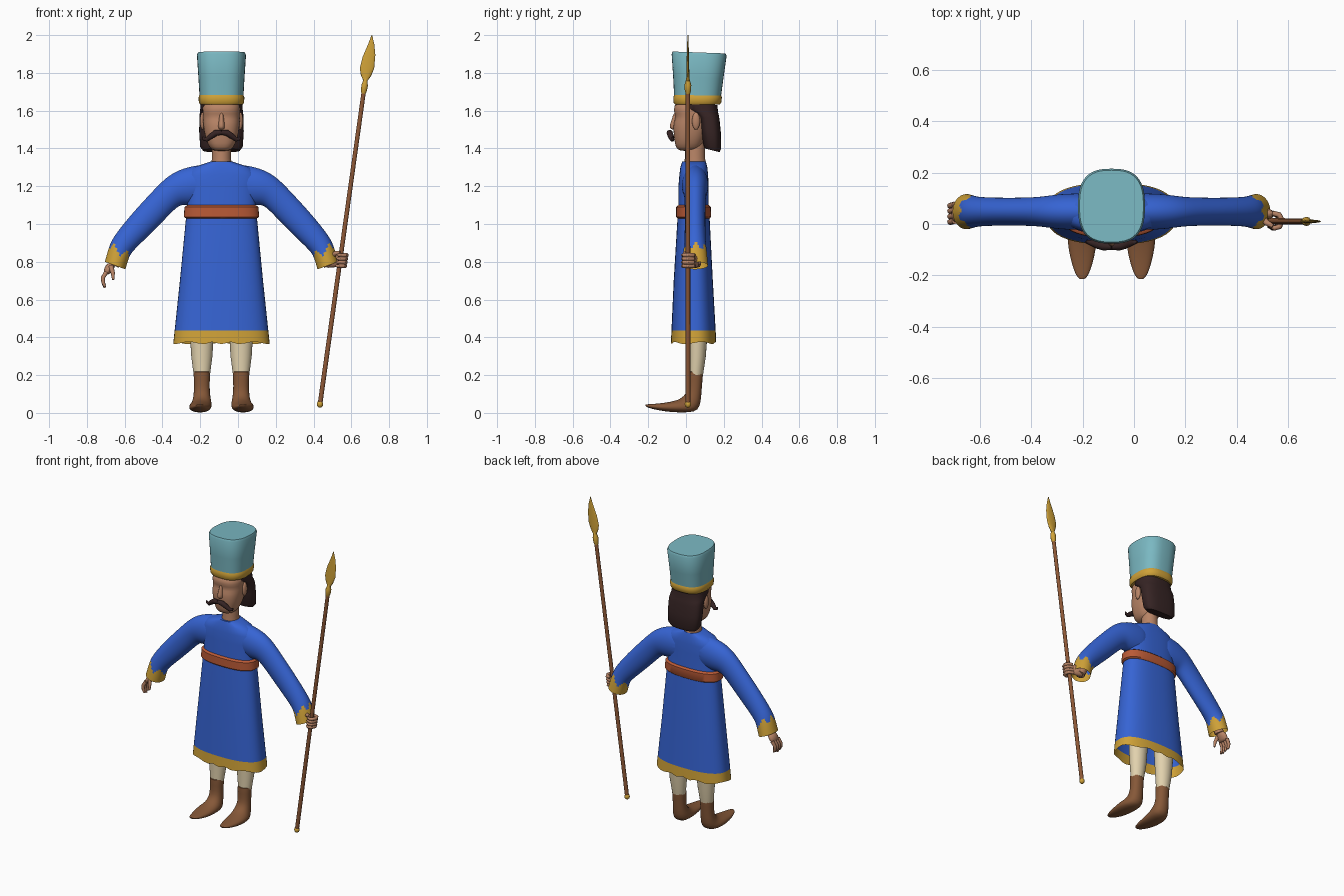
import bpy, bmesh
from math import sin, cos, pi, radians, atan2
from mathutils import Vector

if "Cube" in bpy.data.objects:
    bpy.data.objects.remove(bpy.data.objects["Cube"])

CX = -0.0875  # centre line of the figure


def material(name, rgb):
    linear = [(c / 255 / 12.92 if c < 11 else ((c / 255 + 0.055) / 1.055) ** 2.4) for c in rgb]
    m = bpy.data.materials.new(name)
    m.use_nodes = True
    m.diffuse_color = (*linear, 1)
    m.node_tree.nodes["Principled BSDF"].inputs["Base Color"].default_value = (*linear, 1)
    return m


blue = material("blue cloth", (54, 100, 212))
gold = material("gold trim", (208, 162, 56))
teal = material("teal felt", (122, 184, 194))
skin = material("skin", (184, 132, 102))
hair_dark = material("dark hair", (54, 36, 36))
belt_red = material("rust belt", (186, 90, 54))
leather = material("brown leather", (134, 88, 56))
wood = material("spear wood", (142, 88, 54))
cream = material("cream linen", (226, 210, 174))


def finish(obj, angle=45):
    """Apply modifiers and curves, then smooth while keeping sharp edges."""
    bpy.ops.object.select_all(action='DESELECT')
    obj.select_set(True)
    bpy.context.view_layer.objects.active = obj
    bpy.ops.object.convert(target='MESH')
    bpy.ops.object.shade_smooth_by_angle(angle=radians(angle))
    return obj


def loft(name, sections, mats, power=2.0, n=32, caps=(True, True), subdiv=0, rule=None):
    """Skin superellipse sections given as (edge point, opposite edge point, width vector)."""
    bm = bmesh.new()
    rings = []
    for p, q, w in sections:
        p, q, w = Vector(p), Vector(q), Vector(w)
        mid, half, ring = (p + q) / 2, (p - q) / 2, []
        for i in range(n):
            a = 2 * pi * i / n
            c, s = cos(a), sin(a)
            c = abs(c) ** (2 / power) * (1 if c > 0 else -1)
            s = abs(s) ** (2 / power) * (1 if s > 0 else -1)
            ring.append(bm.verts.new(mid + half * c + w * s))
        rings.append(ring)
    for r, t in zip(rings, rings[1:]):
        for i in range(n):
            j = (i + 1) % n
            bm.faces.new((r[i], r[j], t[j], t[i]))
    for cap, ring in zip(caps, (rings[0], rings[-1])):
        if cap:
            bm.faces.new(ring)
    bmesh.ops.recalc_face_normals(bm, faces=bm.faces)
    me = bpy.data.meshes.new(name)
    bm.to_mesh(me)
    bm.free()
    obj = bpy.data.objects.new(name, me)
    bpy.context.collection.objects.link(obj)
    for m in mats:
        me.materials.append(m)
    if subdiv:
        mod = obj.modifiers.new("Subdivision", 'SUBSURF')
        mod.levels = mod.render_levels = subdiv
    finish(obj)
    if rule:
        for f in obj.data.polygons:
            f.material_index = rule(f.center)
    return obj


def stack(name, rows, mats, x=CX, tilt=0, **kw):
    """Upright loft from rows of (height, half width, front y, back y)."""
    return loft(name, [((x, y0, z), (x, y1, z - tilt), (w, 0, 0)) for z, w, y0, y1 in rows], mats, **kw)


def tube(name, points, radii, mat):
    """Round tapered tube along a path."""
    cu = bpy.data.curves.new(name, 'CURVE')
    cu.dimensions = '3D'
    cu.bevel_depth, cu.bevel_resolution, cu.use_fill_caps = 1, 3, True
    sp = cu.splines.new('POLY')
    sp.points.add(len(points) - 1)
    for pt, co, r in zip(sp.points, points, radii):
        pt.co, pt.radius = (*co, 1), r
    cu.materials.append(mat)
    obj = bpy.data.objects.new(name, cu)
    bpy.context.collection.objects.link(obj)
    return finish(obj)


def ball(name, loc, scale, mat):
    bpy.ops.mesh.primitive_uv_sphere_add(segments=16, ring_count=10, radius=1, location=loc)
    obj = bpy.context.object
    obj.name, obj.scale = name, scale
    obj.data.materials.append(mat)
    return finish(obj)


# Robe with gold hem, open underneath
robe = stack("robe", [(.37, .255, -.08, .16), (.435, .248, -.077, .157), (.7, .22, -.065, .142),
                      (1.03, .188, -.045, .125), (1.1, .181, -.04, .12), (1.2, .185, -.04, .12),
                      (1.26, .188, -.035, .117), (1.3, .15, -.03, .113), (1.33, .06, -.02, .105)],
             [blue, gold], power=2.5, n=48, caps=(False, True), rule=lambda c: int(c.z < .434))
for v in robe.data.vertices:
    if v.co.z < .4:
        v.co.z += .006 * sin(9 * atan2(v.co.y - .04, v.co.x - CX))

# Belt
stack("belt", [(1.03, .188, -.045, .126), (1.038, .199, -.053, .133), (1.09, .196, -.052, .132),
               (1.1, .18, -.04, .12)], [belt_red], power=2.5, n=48)

# Neck and head, with shallow eye sockets
stack("neck", [(1.3, .056, -.012, .11), (1.35, .05, -.006, .1), (1.47, .05, -.005, .1)], [skin])
stack("head", [(1.385, .04, -.035, .06), (1.405, .065, -.056, .08), (1.45, .084, -.062, .1),
               (1.5, .094, -.068, .12), (1.54, .098, -.066, .14), (1.57, .098, -.052, .14),
               (1.595, .1, -.068, .14), (1.66, .1, -.06, .15)], [skin], power=2.5, subdiv=1)
stack("nose", [(1.595, .01, -.066, -.03), (1.55, .014, -.076, -.03), (1.515, .021, -.092, -.03),
               (1.498, .015, -.078, -.03)], [skin], n=12, subdiv=1)

# Hair falling behind the ears
stack("hair", [(1.4, .098, .1, .178), (1.42, .113, .092, .186), (1.5, .118, .076, .185),
               (1.57, .117, .062, .178), (1.595, .115, .03, .174), (1.61, .113, -.005, .17),
               (1.65, .11, -.012, .166)], [hair_dark], power=2.8, tilt=.02)

# Hat and its gold band
stack("hat", [(1.66, .115, -.062, .182), (1.78, .122, -.068, .198), (1.9, .13, -.076, .215),
              (1.913, .124, -.07, .209)], [teal], power=2.7, n=48, tilt=.01)
stack("hat_band", [(1.632, .112, -.058, .178), (1.643, .12, -.066, .187), (1.672, .121, -.067, .19),
                   (1.687, .114, -.061, .183)], [gold], power=2.7, n=48)

# Paired parts
for side, s in (("right", -1), ("left", 1)):
    def X(u):
        return CX + s * u

    # Sleeve sections: upper edge, lower edge, half depth
    arm = [(.04, 1.318, .04, 1.1, .068), (.14, 1.312, .14, 1.1, .072), (.225, 1.288, .195, 1.1, .068),
           (.29, 1.25, .225, 1.1, .06), (.355, 1.185, .275, 1.05, .055), (.484, 1.045, .372, .95, .054),
           (.575, .93, .467, .86, .057), (.596, .88, .488, .83, .063), (.618, .8, .508, .76, .069)]

    def cuff(c):
        u = s * (c.x - CX)
        along = (c.z - .78) * .87 - (u - .563) * .5
        turn = atan2(c.y - .048, u - .55)
        return int(along < .08 + .018 * sin(5 * turn + 1) and u > .4)

    loft(side + "_sleeve", [((X(a), .048, b), (X(c), .048, d), (0, w, 0)) for a, b, c, d, w in arm],
         [blue, gold], n=24, caps=(True, False), subdiv=2, rule=cuff)
    tube(side + "_wrist", [(X(.52), .048, .89), (X(.57), .048, .78)], (.034, .03), skin)

    # Stocking and boot
    lx = X(.104)
    stack(side + "_stocking", [(.2, .043, .012, .09), (.3, .056, .012, .105), (.5, .068, .005, .12)],
          [cream], x=lx, n=24)
    boot = [(.006, .222, .092, .225, .044), (.006, .215, .092, .218, .045), (.008, .14, .084, .13, .041),
            (0, .1, .08, .06, .046), (-.03, .075, .066, .012, .055), (-.06, .064, .02, .001, .061),
            (-.11, .054, -.07, .002, .056), (-.165, .048, -.14, .012, .042), (-.205, .046, -.19, .024, .026),
            (-.218, .044, -.212, .032, .01)]
    loft(side + "_boot", [((lx + s * (.01 if y < -.05 else 0), y, z), (lx + s * (.01 if y < -.05 else 0), yy, zz),
                           (w, 0, 0)) for y, z, yy, zz, w in boot], [leather], n=16, power=2.2, subdiv=1)

    # Ear and moustache half
    ball(side + "_ear", (X(.1), .053, 1.545), (.014, .021, .046), skin)
    tube(side + "_moustache", [(X(0), -.088, 1.485), (X(.03), -.086, 1.482), (X(.055), -.08, 1.465),
                               (X(.078), -.073, 1.447), (X(.094), -.07, 1.45), (X(.1), -.07, 1.462)],
         (.013, .017, .016, .012, .008, .003), hair_dark)

# Right hand hanging open
R = lambda u, y, z: (CX - u, y, z)
loft("right_palm", [(R(.6, .048, .8), R(.553, .048, .785), (0, .03, 0)),
                    (R(.622, .045, .77), R(.577, .045, .755), (0, .04, 0)),
                    (R(.626, .043, .735), R(.594, .043, .728), (0, .04, 0))], [skin], n=16, subdiv=1)
for i in range(4):
    y, drop = .012 + i * .021, .006 * abs(i - 1)
    tube("right_finger", [R(.61, y, .745), R(.628, y - .004, .715), R(.626, y - .006, .69),
                          R(.617, y - .006, .662 + drop)], (.012, .011, .01, .006), skin)
tube("right_thumb", [R(.585, .02, .775), R(.575, .002, .74), R(.573, -.004, .705)], (.014, .011, .006), skin)

# Left hand gripping the shaft
loft("left_palm", [((.47, .048, .825), (.455, .048, .765), (0, .028, 0)),
                   ((.5, .046, .84), (.495, .046, .768), (0, .026, 0)),
                   ((.552, .036, .842), (.54, .036, .772), (0, .018, 0))], [skin], n=16, subdiv=1)
for i in range(4):
    z, dx = .778 + i * .019, .0027 * i
    path = [(.53, .042), (.556, .036), (.567, .014), (.558, -.01), (.538, -.016), (.52, -.006)]
    tube("left_finger", [(x + dx, y, z) for x, y in path], (.01, .011, .011, .011, .01, .007), skin)
tube("left_thumb", [(.495, .03, .825), (.515, .005, .845), (.54, -.008, .85)], (.014, .012, .008), skin)

# Spear: shaft, end knob, socket and leaf blade
def shaft_point(z):
    return (.434 + .14 * (z - .045), .01, z)


tube("spear_shaft", [shaft_point(.045), shaft_point(1.72)], (.013, .012), wood)
ball("spear_knob", shaft_point(.046), (.017, .017, .019), gold)
tube("spear_socket", [shaft_point(z) for z in (1.69, 1.71, 1.735, 1.76, 1.775)],
     (.012, .017, .018, .011, .008), gold)
blade = [(.667, 1.75, .681, 1.75, .009), (.65, 1.79, .705, 1.785, .008), (.645, 1.825, .721, 1.825, .007),
         (.66, 1.885, .727, 1.895, .006), (.688, 1.95, .721, 1.955, .004), (.707, 2, .71, 2, .002)]
loft("spear_blade", [((a, .01, b), (c, .01, d), (0, w, 0)) for a, b, c, d, w in blade], [gold], n=16)
